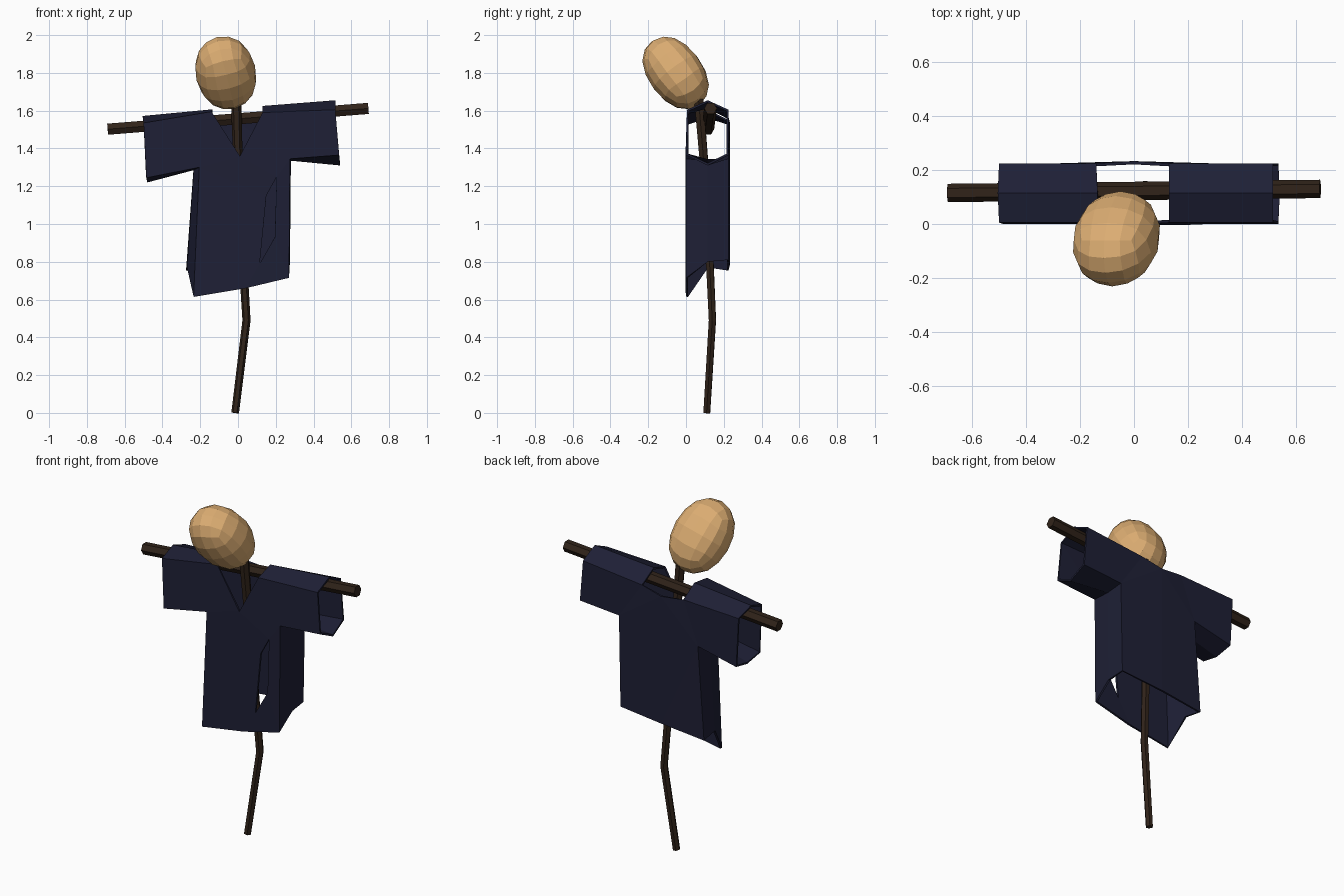
import bpy, bmesh
from math import radians

if "Cube" in bpy.data.objects:
    bpy.data.objects.remove(bpy.data.objects["Cube"])


def material(name, rgb):
    m = bpy.data.materials.new(name)
    m.diffuse_color = (*rgb, 1)
    m.use_nodes = True
    m.node_tree.nodes["Principled BSDF"].inputs["Base Color"].default_value = m.diffuse_color
    return m


WOOD = material("dark_wood", (0.03, 0.017, 0.01))
CLOTH = material("navy_cloth", (0.013, 0.014, 0.036))
SACK = material("tan_sack", (0.72, 0.42, 0.17))


def add(name, data, mat):
    data.materials.append(mat)
    ob = bpy.data.objects.new(name, data)
    bpy.context.collection.objects.link(ob)
    return ob


def stick(name, points, radius):
    """Six-sided stick along (x, y, z, thickness) points."""
    cu = bpy.data.curves.new(name, 'CURVE')
    cu.dimensions = '3D'
    cu.bevel_depth = radius
    cu.bevel_resolution = 1
    cu.use_fill_caps = True
    sp = cu.splines.new('POLY')
    sp.use_smooth = False
    sp.points.add(len(points) - 1)
    for p, (x, y, z, r) in zip(sp.points, points):
        p.co = (x, y, z, 1)
        p.radius = r
    return add(name, cu, WOOD)


# Crooked pole and crossbar
stick("pole", [(-0.015, 0.11, 0, 0.85), (0.045, 0.14, 0.49, 0.9),
               (0.005, 0.11, 1.15, 1), (-0.01, 0.068, 1.66, 1.15)], 0.024)
stick("crossbar", [(-0.69, 0.115, 1.502, 1), (0.69, 0.13, 1.612, 1)], 0.034)

# Sack head: rounded box, tilted forward and sideways
bm = bmesh.new()
bmesh.ops.create_cube(bm, size=2)
me = bpy.data.meshes.new("head")
bm.to_mesh(me)
bm.free()
head = add("head", me, SACK)
head.scale = (0.19, 0.172, 0.255)
head.rotation_euler = (radians(36), radians(-14), 0)
head.location = (-0.065, -0.055, 1.80)
head.modifiers.new("round", 'SUBSURF').levels = 2
head.modifiers["round"].render_levels = 2

# Shirt: front and back panels joined by folded strips, open at cuffs, hem and neck
bm = bmesh.new()


def row(y, pts):
    return [bm.verts.new((x, y, z)) for x, z in pts]


# Each chain has a front, middle and back row
low_left = [row(0.0, [(-0.235, 0.615), (-0.205, 1.30), (-0.485, 1.245)]),
            row(0.115, [(-0.27, 0.77), (-0.235, 1.285), (-0.48, 1.22)]),
            row(0.225, [(-0.275, 0.755), (-0.235, 1.30), (-0.485, 1.245)])]
top_left = [row(0.005, [(-0.50, 1.535), (-0.14, 1.595)]),
            row(0.115, [(-0.505, 1.572), (-0.135, 1.607)]),
            row(0.225, [(-0.50, 1.535), (-0.14, 1.55)])]
top_right = [row(0.005, [(0.13, 1.59), (0.515, 1.605)]),
             row(0.115, [(0.13, 1.625), (0.515, 1.655)]),
             row(0.225, [(0.13, 1.565), (0.515, 1.605)])]
low_right = [row(0.0, [(0.535, 1.365), (0.275, 1.345), (0.27, 0.715)]),
             row(0.115, [(0.54, 1.31), (0.28, 1.335), (0.275, 0.80)]),
             row(0.225, [(0.535, 1.365), (0.28, 1.345), (0.27, 0.81)])]
chains = (low_left, top_left, top_right, low_right)

for chain in chains:
    for a, b in zip(chain, chain[1:]):
        for i in range(len(a) - 1):
            bm.faces.new((a[i], a[i + 1], b[i + 1], b[i]))

# Front panel with a V neck and a torn slit
neck, hem = row(-0.003, [(0.01, 1.36), (0.04, 0.66)])
slit_top, slit_left, slit_low, slit_right = row(
    -0.003, [(0.205, 1.25), (0.15, 1.15), (0.115, 0.79), (0.195, 0.93)])
ll, tl, tr, lr = (c[0] for c in chains)
bm.faces.new(ll + tl + [neck] + tr + lr[:2] + [slit_top, slit_left, slit_low, hem])
bm.faces.new([lr[1], lr[2], hem, slit_low, slit_right, slit_top])

# Back panel, folded slightly along the middle
neck, hem = row(0.233, [(0.0, 1.535), (0.0, 0.785)])
ll, tl, tr, lr = (c[2] for c in chains)
bm.faces.new(ll + tl + [neck, hem])
bm.faces.new([neck] + tr + lr + [hem])

bmesh.ops.recalc_face_normals(bm, faces=bm.faces)
bmesh.ops.triangulate(bm, faces=[f for f in bm.faces if len(f.verts) > 4])
me = bpy.data.meshes.new("shirt")
bm.to_mesh(me)
bm.free()
shirt = add("shirt", me, CLOTH)
thick = shirt.modifiers.new("cloth_thickness", 'SOLIDIFY')
thick.thickness = 0.012
thick.offset = -1
